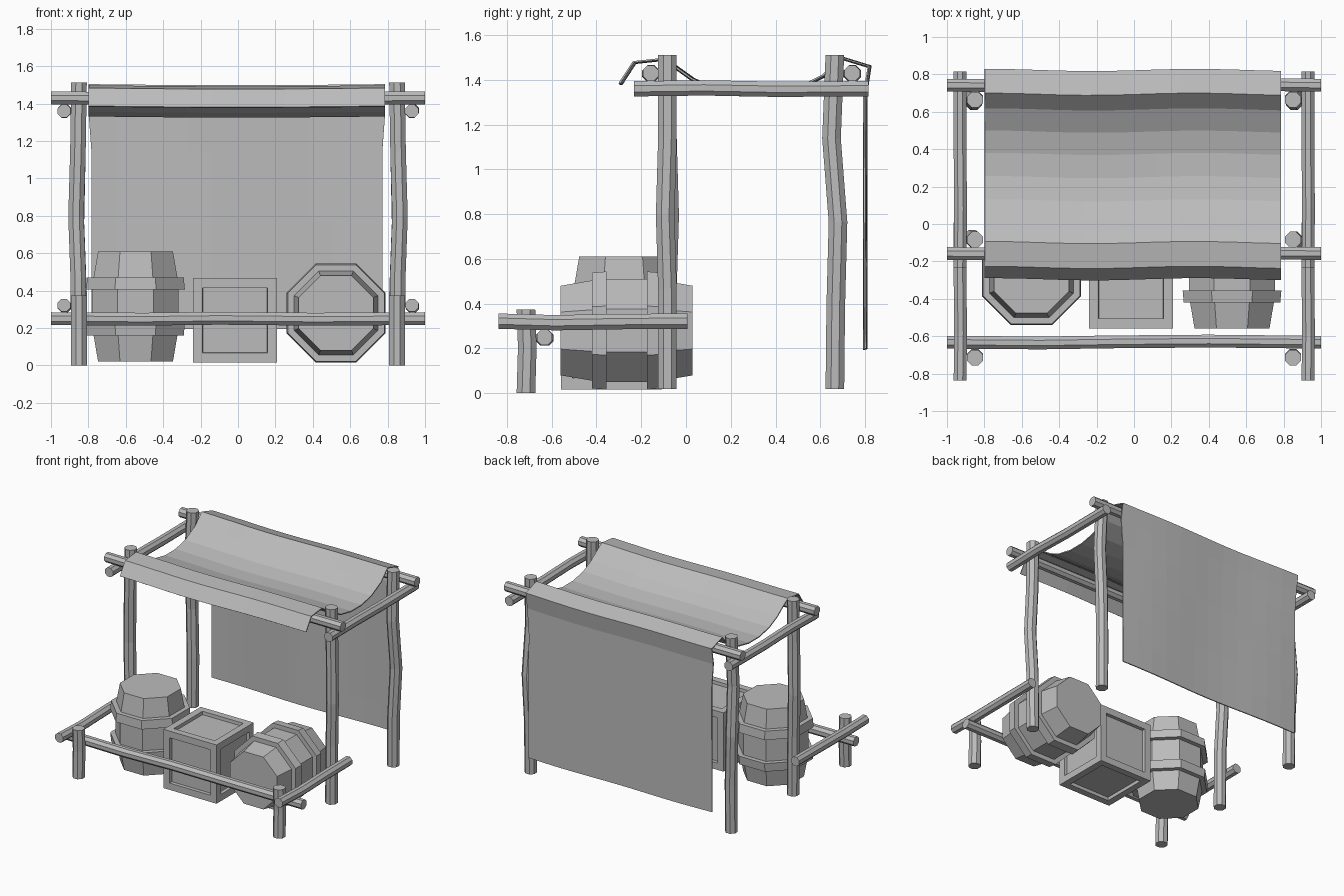
import bpy, bmesh, math
from mathutils import Vector, Matrix

if "Cube" in bpy.data.objects:
    bpy.data.objects.remove(bpy.data.objects["Cube"], do_unlink=True)

grey = bpy.data.materials.new("plain grey")
grey.use_nodes = True
grey.diffuse_color = (0.5, 0.5, 0.5, 1)
grey.node_tree.nodes["Principled BSDF"].inputs["Base Color"].default_value = (0.5, 0.5, 0.5, 1)

SIDES = 8


def finish(name, bm):
    bmesh.ops.recalc_face_normals(bm, faces=bm.faces)
    mesh = bpy.data.meshes.new(name)
    bm.to_mesh(mesh)
    bm.free()
    mesh.materials.append(grey)
    obj = bpy.data.objects.new(name, mesh)
    bpy.context.collection.objects.link(obj)
    return obj


def loft(bm, rings, cap=True):
    """Skin a list of closed rings of points; returns the side faces."""
    loops = [[bm.verts.new(p) for p in ring] for ring in rings]
    n = len(loops[0])
    faces = [bm.faces.new((a[i], a[(i + 1) % n], b[(i + 1) % n], b[i]))
             for a, b in zip(loops, loops[1:]) for i in range(n)]
    if cap:
        bm.faces.new(loops[0][::-1])
        bm.faces.new(loops[-1])
    return faces


def octagon(center, radius, u, v):
    """Ring whose flats face u and v; radius is measured to the corners."""
    return [Vector(center) + radius * (math.cos(a) * u + math.sin(a) * v)
            for a in (math.tau * (i + 0.5) / SIDES for i in range(SIDES))]


def log(name, start, end, radius, bends):
    """Rough pole; bends are (fraction, offset in u, offset in v)."""
    start, end = Vector(start), Vector(end)
    axis = (end - start).normalized()
    u = Vector((0, 1, 0)) if abs(axis.x) > 0.5 else Vector((1, 0, 0))
    v = Vector((0, 1, 0)) if abs(axis.z) > 0.5 else Vector((0, 0, 1))
    bm = bmesh.new()
    stops = [(0, 0, 0)] + bends + [(1, 0, 0)]
    loft(bm, [octagon(start.lerp(end, t) + du * u + dv * v, radius, u, v)
              for t, du, dv in stops])
    return finish(name, bm)


# Posts and side rails on both sides
for side, s in (("left", 1), ("right", -1)):
    x = 0.85 * s
    log(f"short_front_post_{side}", (x, -0.715, 0), (x, -0.715, 0.373), 0.045,
        [(0.55, 0, 0.006)])
    log(f"middle_post_{side}", (x, -0.083, 0.018), (x, -0.083, 1.512), 0.045,
        [(0.3, 0.004 * s, 0), (0.52, 0.016 * s, -0.01 * s), (0.75, 0.006 * s, 0)])
    log(f"back_post_{side}", (x, 0.665, 0.018), (x, 0.665, 1.512), 0.045,
        [(0.25, 0, 0.004), (0.5, 0.014 * s, 0.014), (0.75, 0.006 * s, -0.015)])
    rail = 0.93 * s
    log(f"upper_side_rail_{side}", (rail, -0.233, 1.36), (rail, 0.815, 1.36), 0.037,
        [(0.3, 0.003, 0.004), (0.6, 0, -0.002)])
    log(f"lower_side_rail_{side}", (rail, -0.837, 0.322), (rail, 0.007, 0.322), 0.037,
        [(0.3, 0.003, -0.007), (0.65, 0, -0.002)])

# Cross rails
for name, y, z in (("front_low_rail", -0.632, 0.25),
                   ("front_top_rail", -0.158, 1.43),
                   ("back_top_rail", 0.742, 1.43)):
    log(name, (-1, y, z), (1, y, z), 0.037,
        [(0.25, -0.004, -0.003), (0.45, 0.002, 0.002), (0.7, 0.006, -0.003)])

# Cloth: front flap, sagging roof, then a hanging back sheet
profile = [(-0.292, 1.385), (-0.23, 1.48), (-0.1, 1.494), (-0.04, 1.455),
           (0.03, 1.405), (0.125, 1.36), (0.25, 1.335), (0.375, 1.335),
           (0.495, 1.36), (0.615, 1.42), (0.695, 1.5), (0.82, 1.462)]
profile += [(0.8, 1.34 - 0.19 * i) for i in range(7)]
COLUMNS = 12
bm = bmesh.new()
rows = []
for y, z in profile:
    half = 0.792 if z > 1.3 else 0.778
    row = []
    for c in range(COLUMNS + 1):
        t = c / COLUMNS
        wave = math.sin(t * 9 + z)
        row.append(bm.verts.new((-0.006 + half * (2 * t - 1), y + 0.006 * wave,
                                 z - 0.006 * math.sin(t * math.pi))))
    rows.append(row)
for a, b in zip(rows, rows[1:]):
    for c in range(COLUMNS):
        bm.faces.new((a[c], a[c + 1], b[c + 1], b[c]))
cloth = finish("cloth_awning", bm)
solid = cloth.modifiers.new("thickness", "SOLIDIFY")
solid.thickness = 0.008
solid.offset = 0


# Barrels: raised staves on an octagonal body with two hoops
def barrel(name, location, tilt):
    X, Y = Vector((1, 0, 0)), Vector((0, 1, 0))
    flat = 1 / math.cos(math.pi / SIDES)

    def ring(r, z):
        return octagon((0, 0, z), r * flat, X, Y)

    bm = bmesh.new()
    staves = loft(bm, [ring(0.2, -0.295), ring(0.23, -0.12),
                       ring(0.23, 0.12), ring(0.2, 0.295)])
    bmesh.ops.inset_individual(bm, faces=staves, thickness=0.011, depth=0.01)
    for s in (-1, 1):
        inner, outer = 0.155 * s, 0.09 * s
        loft(bm, [ring(0.22, outer), ring(0.264, outer), ring(0.258, inner),
                  ring(0.22, inner)], cap=False)
    obj = finish(name, bm)
    obj.location = location
    obj.rotation_euler = (tilt, 0, 0)


barrel("standing_barrel", (-0.548, -0.277, 0.315), 0)
barrel("lying_barrel", (0.524, -0.265, 0.28), math.pi / 2)

# Crate with a sunken panel on every face
bm = bmesh.new()
bmesh.ops.create_cube(bm, size=0.45, matrix=Matrix.Translation((-0.016, -0.333, 0.241)))
sides = bm.faces[:]
bmesh.ops.inset_individual(bm, faces=sides, thickness=0.073, depth=0)
bmesh.ops.inset_individual(bm, faces=sides, thickness=0.002, depth=-0.025)
finish("crate", bm)
